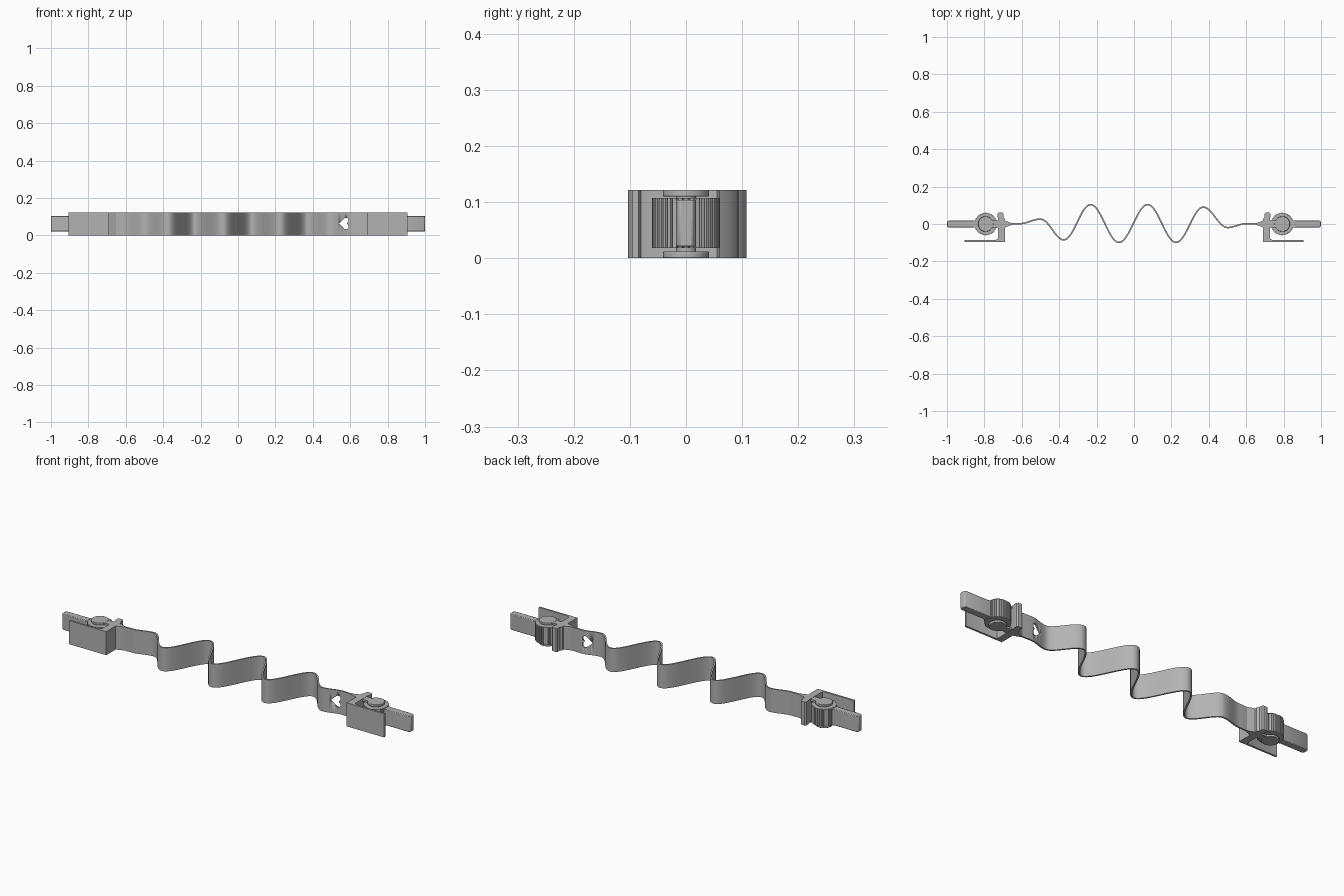
import bpy, bmesh, math
from mathutils import Vector

HEIGHT = 0.122
if "Cube" in bpy.data.objects:
    bpy.data.objects.remove(bpy.data.objects["Cube"])

grey = bpy.data.materials.new("plain grey")
grey.use_nodes = True
grey.diffuse_color = (0.45, 0.45, 0.45, 1)
grey.node_tree.nodes["Principled BSDF"].inputs["Base Color"].default_value = (0.45, 0.45, 0.45, 1)


def finish(name, bm, bevel=0.0, angle=35):
    bmesh.ops.recalc_face_normals(bm, faces=bm.faces[:])
    mesh = bpy.data.meshes.new(name)
    bm.to_mesh(mesh)
    bm.free()
    mesh.materials.append(grey)
    obj = bpy.data.objects.new(name, mesh)
    bpy.context.collection.objects.link(obj)
    if bevel:
        mod = obj.modifiers.new("soft edges", "BEVEL")
        mod.width, mod.segments, mod.limit_method = bevel, 2, "ANGLE"
        mod.angle_limit = math.radians(40)
    bpy.ops.object.select_all(action="DESELECT")
    obj.select_set(True)
    bpy.context.view_layer.objects.active = obj
    bpy.ops.object.shade_smooth_by_angle(angle=math.radians(angle))
    return obj


def prism(name, outline, z0, z1, bevel=0.0, side=1, angle=35):
    """Plan outline raised from z0 to z1; side -1 mirrors it in x."""
    bm = bmesh.new()
    face = bm.faces.new([bm.verts.new((side * x, y, z0)) for x, y in outline])
    out = bmesh.ops.extrude_face_region(bm, geom=[face])
    top = [v for v in out["geom"] if isinstance(v, bmesh.types.BMVert)]
    bmesh.ops.translate(bm, verts=top, vec=(0, 0, z1 - z0))
    return finish(name, bm, bevel, angle)


def circle(cx, radius, count=40):
    return [(cx + radius * math.cos(math.tau * i / count),
             radius * math.sin(math.tau * i / count)) for i in range(count)]


# Wavy strap: cosine easing between successive crests
crests = [(-0.68, 0), (-0.61, 0.002), (-0.5, 0.026), (-0.375, -0.085), (-0.232, 0.104),
          (-0.08, -0.099), (0.073, 0.104), (0.225, -0.099), (0.37, 0.09),
          (0.5, -0.019), (0.6, 0.002), (0.68, 0)]
path = []
for (x0, y0), (x1, y1) in zip(crests, crests[1:]):
    for i in range(14):
        t = i / 14
        path.append(Vector((x0 + (x1 - x0) * t, y0 + (y1 - y0) * (1 - math.cos(math.pi * t)) / 2)))
path.append(Vector(crests[-1]))
left, right = [], []
for i, p in enumerate(path):
    d = (path[min(i + 1, len(path) - 1)] - path[max(i - 1, 0)]).normalized()
    n = Vector((-d.y, d.x)) * 0.004
    left.append(p + n)
    right.append(p - n)
bm = bmesh.new()
rings = [[bm.verts.new((q.x, q.y, z)) for q, z in ((a, 0), (b, 0), (b, HEIGHT), (a, HEIGHT))]
         for a, b in zip(left, right)]
for r, s in zip(rings, rings[1:]):
    for k in range(4):
        bm.faces.new((r[k], r[(k + 1) % 4], s[(k + 1) % 4], s[k]))
bm.faces.new(rings[0])
bm.faces.new(rings[-1])
strap = finish("strap", bm)

# Heart-shaped hole, pointing along the strap
heart = [(0.54, 0.064), (0.572, 0.094), (0.584, 0.094), (0.591, 0.084), (0.589, 0.073),
         (0.581, 0.064), (0.589, 0.055), (0.591, 0.044), (0.584, 0.034), (0.572, 0.034)]
bm = bmesh.new()
face = bm.faces.new([bm.verts.new((x, -0.1, z)) for x, z in heart])
out = bmesh.ops.extrude_face_region(bm, geom=[face])
bmesh.ops.translate(bm, verts=[v for v in out["geom"] if isinstance(v, bmesh.types.BMVert)], vec=(0, 0.2, 0))
cutter = finish("heart_cutter", bm)
cutter.hide_render = True
bpy.context.view_layer.objects.active = strap
cut = strap.modifiers.new("heart hole", "BOOLEAN")
cut.operation, cut.object, cut.solver = "DIFFERENCE", cutter, "EXACT"
bpy.ops.object.modifier_apply(modifier=cut.name)
bpy.data.objects.remove(cutter)

# Matching clip at each end
hook = [(0.69, -0.095), (0.905, -0.095), (0.905, -0.085), (0.74, -0.085), (0.729, -0.08),
        (0.726, -0.068), (0.726, 0.03), (0.73, 0.038), (0.73, 0.055), (0.724, 0.061),
        (0.704, 0.061), (0.698, 0.055), (0.698, 0.038), (0.69, 0.028),
        (0.69, 0.018), (0.652, 0.004), (0.652, -0.004), (0.69, -0.018)]
tongue = [(0.85, -0.018), (0.99, -0.018), (1.0, -0.012), (1.0, 0.012), (0.99, 0.018), (0.85, 0.018)]
WHEEL_X = 0.793
teeth = 36
ribs = []
for i in range(teeth):
    for offset, radius in ((-0.32, 0.0605), (0.32, 0.0605), (0.42, 0.056), (0.58, 0.056)):
        a = math.tau * (i + offset) / teeth
        ribs.append((WHEEL_X + radius * math.cos(a), radius * math.sin(a)))

for side, label in ((-1, "right"), (1, "left")):
    prism(label + "_clip_hook", hook, 0, HEIGHT, side=side)
    prism(label + "_tongue", tongue, 0.021, 0.104, 0.003, side)
    prism(label + "_wheel", ribs, 0.018, 0.107, side=side, angle=20)
    prism(label + "_wheel_axle", circle(WHEEL_X, 0.018), 0.005, HEIGHT - 0.005, side=side)
    # Cheeks above and below the wheel, joined to the hook by short arms
    for z0, z1, level in ((0, 0.012, "lower"), (HEIGHT - 0.012, HEIGHT, "upper")):
        prism(f"{label}_{level}_cheek", circle(WHEEL_X, 0.041), z0, z1, 0.002, side)
        arm = [(0.72, -0.018), (WHEEL_X, -0.018), (WHEEL_X, 0.018), (0.72, 0.018)]
        prism(f"{label}_{level}_arm", arm, z0 + 0.001, z1 - 0.001, side=side)
    # Bridge from wheel rim to tongue
    bridge = [(0.83, -0.018), (0.86, -0.018), (0.86, 0.018), (0.83, 0.018)]
    prism(label + "_bridge", bridge, 0.021, 0.104, side=side)
